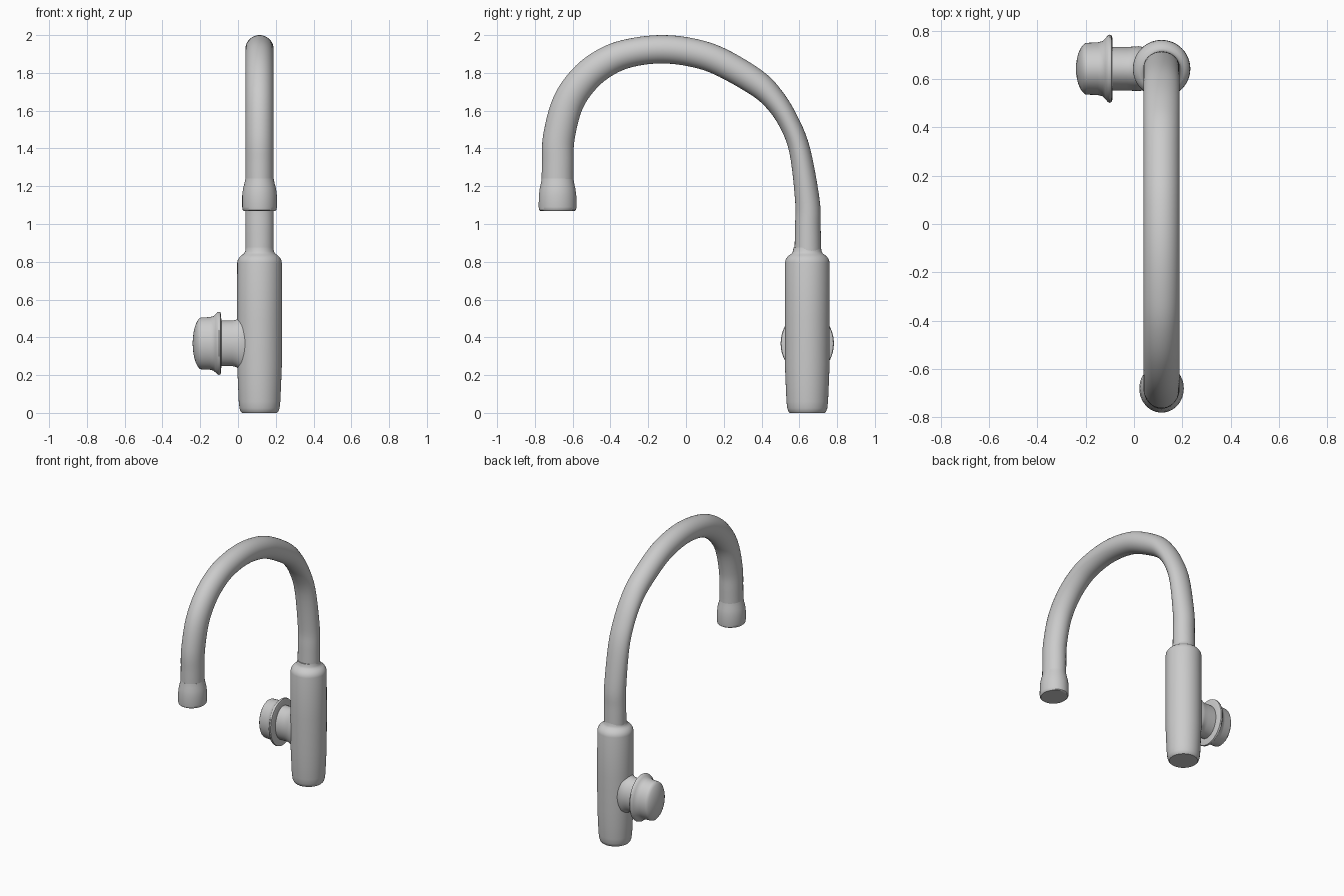
import bpy, bmesh, math
from mathutils import Vector

if "Cube" in bpy.data.objects:
    bpy.data.objects.remove(bpy.data.objects["Cube"])

CX, CY = 0.114, 0.642      # body axis
KZ = 0.368                 # handle axis height
SEG = 48


def smooth_path(pts, sub):
    """Catmull-Rom interpolation of equal-length tuples."""
    p = [Vector(q) for q in pts]
    p = [2 * p[0] - p[1]] + p + [2 * p[-1] - p[-2]]
    out = []
    for i in range(1, len(p) - 2):
        a, b, c, d = p[i - 1:i + 3]
        for s in range(sub):
            t = s / sub
            out.append(0.5 * (2 * b + (c - a) * t + (2 * a - 5 * b + 4 * c - d) * t * t
                              + (3 * b - a - 3 * c + d) * t ** 3))
    return out + [p[-2]]


def loft(name, rings):
    """Skin elliptical rings (centre, axis_u, axis_v) and cap both ends."""
    bm = bmesh.new()
    loops = []
    for c, u, v in rings:
        loops.append([bm.verts.new(c + u * math.cos(2 * math.pi * k / SEG)
                                   + v * math.sin(2 * math.pi * k / SEG)) for k in range(SEG)])
    for a, b in zip(loops, loops[1:]):
        for k in range(SEG):
            n = (k + 1) % SEG
            bm.faces.new((a[k], a[n], b[n], b[k]))
    bm.faces.new(loops[0])
    bm.faces.new(loops[-1])
    bmesh.ops.recalc_face_normals(bm, faces=bm.faces)
    me = bpy.data.meshes.new(name)
    bm.to_mesh(me)
    bm.free()
    ob = bpy.data.objects.new(name, me)
    bpy.context.collection.objects.link(ob)
    bpy.ops.object.select_all(action='DESELECT')
    ob.select_set(True)
    bpy.context.view_layer.objects.active = ob
    bpy.ops.object.shade_smooth_by_angle(angle=math.radians(40))
    return ob


def upright(name, x, y, profile):
    """Rings along z from (z, radius_x, radius_y)."""
    return loft(name, [(Vector((x, y, z)), Vector((rx, 0, 0)), Vector((0, ry, 0)))
                       for z, rx, ry in profile])


def sideways(name, profile):
    """Rings along x from (x, radius_y, radius_z)."""
    return loft(name, [(Vector((x, CY, KZ)), Vector((0, ry, 0)), Vector((0, 0, rz)))
                       for x, ry, rz in profile])


# body column with rounded base and shoulder
upright("body", CX, CY, [(z, r, r) for z, r in [
    (0, 0.093), (0.008, 0.1), (0.025, 0.106), (0.06, 0.11), (0.15, 0.114), (0.25, 0.118),
    (0.5, 0.119), (0.795, 0.118), (0.81, 0.115), (0.825, 0.106), (0.836, 0.094),
    (0.843, 0.083), (0.855, 0.076), (0.875, 0.073)]])

# curved spout: y, z, in-plane radius
path = smooth_path([
    (0.645, 0.82, 0.071), (0.645, 0.98, 0.068), (0.643, 1.12, 0.065), (0.602, 1.39, 0.056),
    (0.539, 1.55, 0.055), (0.459, 1.668, 0.061), (0.362, 1.755, 0.07), (0.175, 1.862, 0.074),
    (0.03, 1.908, 0.075), (-0.12, 1.925, 0.075), (-0.27, 1.911, 0.075), (-0.4, 1.87, 0.078),
    (-0.525, 1.782, 0.081), (-0.623, 1.645, 0.083), (-0.673, 1.46, 0.084),
    (-0.679, 1.32, 0.084), (-0.68, 1.17, 0.084)], 5)
rings = []
for i, (y, z, r) in enumerate(path):
    a, b = path[max(i - 1, 0)], path[min(i + 1, len(path) - 1)]
    d = Vector((0, b[0] - a[0], b[1] - a[1])).normalized()
    rings.append((Vector((CX, y, z)), Vector((0.075, 0, 0)), Vector((0, -d.z, d.y)) * r))
loft("spout", rings)

# outlet collar at the spout tip
upright("outlet", CX, -0.68, [
    (1.07, 0.085, 0.092), (1.075, 0.09, 0.098), (1.09, 0.092, 0.1), (1.15, 0.092, 0.099),
    (1.19, 0.087, 0.094), (1.215, 0.08, 0.088), (1.24, 0.075, 0.084)])

# handle stem flaring into the body
sideways("handle_stem", [
    (-0.1, 0.09, 0.12), (-0.03, 0.09, 0.12), (-0.01, 0.091, 0.125), (0.005, 0.092, 0.137),
    (0.02, 0.093, 0.15), (0.06, 0.085, 0.15)])

# handle knob: domed end, tapered grip, flared rim
dome = [(-0.24 + 0.036 * (1 - math.cos(t)) / (1 - math.cos(1.2)),
         0.105 * math.sin(t) / math.sin(1.2), 0.134 * math.sin(t) / math.sin(1.2))
        for t in [0.05, 0.2, 0.4, 0.6, 0.8, 1.0, 1.2]]
sideways("handle_knob", dome + [
    (-0.195, 0.107, 0.137), (-0.15, 0.109, 0.139), (-0.13, 0.114, 0.144),
    (-0.118, 0.126, 0.155), (-0.108, 0.138, 0.165), (-0.1, 0.141, 0.167),
    (-0.093, 0.138, 0.165), (-0.09, 0.13, 0.155), (-0.088, 0.088, 0.118)])
